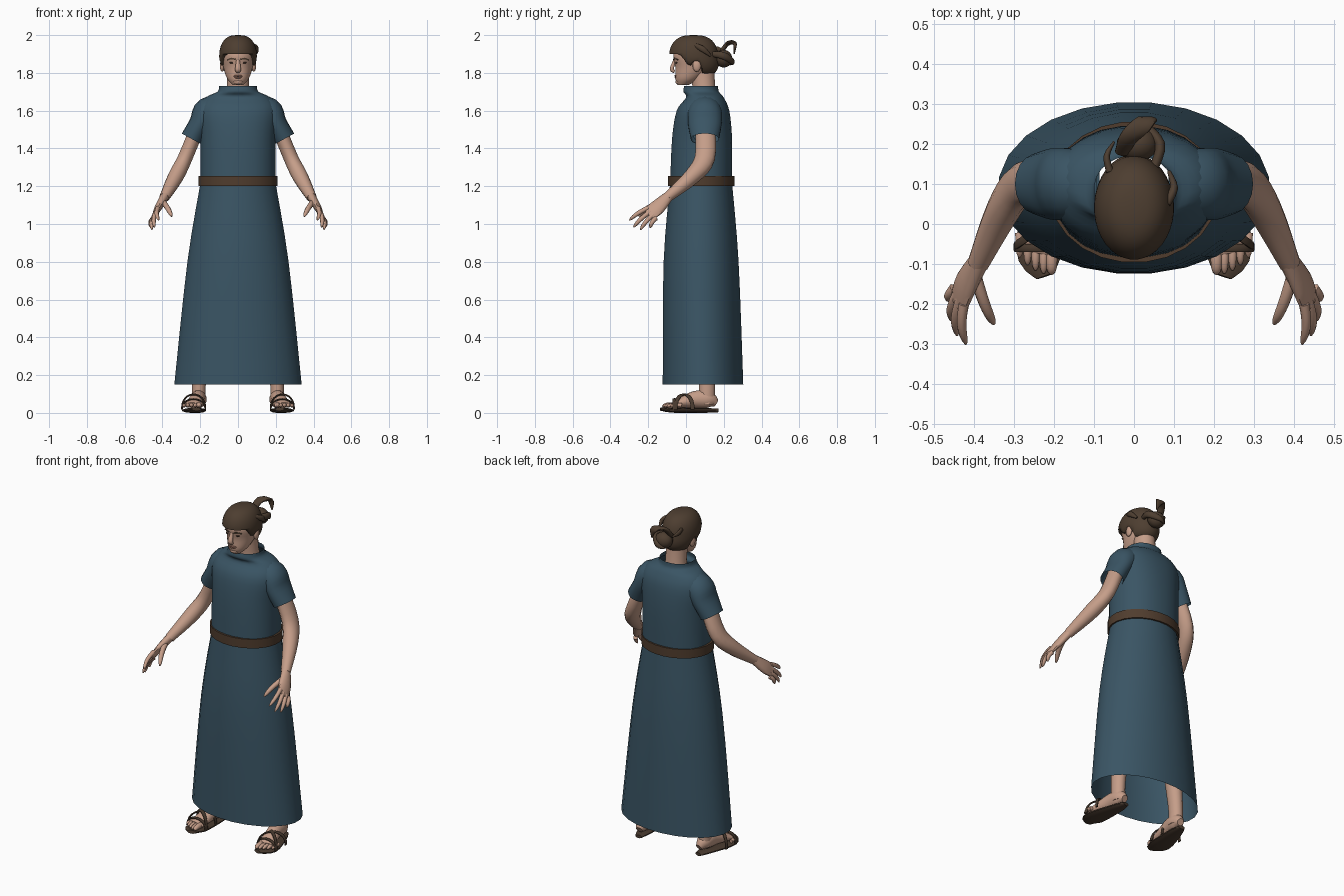
import bpy, bmesh
from math import sin, cos, pi, radians, copysign
from mathutils import Vector

if "Cube" in bpy.data.objects:
    bpy.data.objects.remove(bpy.data.objects["Cube"])

made = []
ALONG_X, ALONG_Y, ALONG_Z = Vector((1, 0, 0)), Vector((0, 1, 0)), Vector((0, 0, 1))


def material(name, *rgb):
    mat = bpy.data.materials.new(name)
    mat.use_nodes = True
    mat.diffuse_color = (*rgb, 1)
    shader = next(node for node in mat.node_tree.nodes if node.type == 'BSDF_PRINCIPLED')
    shader.inputs["Base Color"].default_value = (*rgb, 1)
    return mat


CLOTH = material("blue cloth", .042, .09, .128)
SKIN = material("skin", .56, .34, .25)
LIP = material("lip", .36, .18, .13)
HAIR = material("brown hair", .075, .048, .03)
BELT = material("belt leather", .08, .046, .027)
SANDAL = material("sandal leather", .065, .042, .028)
EYE = material("dark eye", .06, .035, .025)


def add_object(name, bm, mat):
    bmesh.ops.recalc_face_normals(bm, faces=bm.faces)
    mesh = bpy.data.meshes.new(name)
    bm.to_mesh(mesh)
    bm.free()
    mesh.materials.append(mat)
    ob = bpy.data.objects.new(name, mesh)
    bpy.context.collection.objects.link(ob)
    made.append(ob)
    return ob


def flowing(points, steps=4):
    """Pass a smooth curve through a few control rows of any length."""
    points = [Vector(p) for p in points]
    padded = [points[0], *points, points[-1]]
    curve = []
    for before, start, end, after in zip(padded, padded[1:], padded[2:], padded[3:]):
        leave, arrive = (end - before) / 2, (after - start) / 2
        for step in range(steps):
            t = step / steps
            rise = t * t * (3 - 2 * t)
            curve.append(start.lerp(end, rise) + leave * t * (1 - t) ** 2
                         - arrive * t * t * (1 - t))
    return curve + [points[-1]]


def bridge(name, rings, mat, caps=True, loop=False):
    """Join rings of points into one skin."""
    bm = bmesh.new()
    rows = [[bm.verts.new(point) for point in ring] for ring in rings]
    pairs = list(zip(rows, rows[1:]))
    if loop:
        pairs.append((rows[-1], rows[0]))
    for low, high in pairs:
        for i in range(len(low)):
            bm.faces.new((low[i - 1], low[i], high[i], high[i - 1]))
    if caps and not loop:
        bm.faces.new(rows[0])
        bm.faces.new(rows[-1])
    return add_object(name, bm, mat)


def oval(sides, power=1):
    for i in range(sides):
        angle = 2 * pi * (i + .5) / sides
        c, s = cos(angle), sin(angle)
        yield copysign(abs(c) ** power, c), copysign(abs(s) ** power, s)


def loft(name, rows, mat, sides=24, power=1, **ends):
    """Level oval rings, each given as (z, centre y, half width, half depth)."""
    rings = [[(c * wide, middle + s * deep, z) for c, s in oval(sides, power)]
             for z, middle, wide, deep in rows]
    return bridge(name, rings, mat, **ends)


def tube(name, path, mat, side=ALONG_Y, mirror=1, sides=12, caps=True):
    """Oval sections along a path of (x, y, z, radius along side, other radius)."""
    points = [Vector((x * mirror, y, z)) for x, y, z, *radii in path]
    side = Vector((side.x * mirror, side.y, side.z))
    rings = []
    for i, point in enumerate(points):
        ahead = (points[min(i + 1, len(points) - 1)] - points[max(i - 1, 0)]).normalized()
        across = (side - ahead * side.dot(ahead)).normalized()
        other = ahead.cross(across)
        wide, thick = path[i][3:]
        rings.append([point + across * c * wide + other * s * thick for c, s in oval(sides)])
    return bridge(name, rings, mat, caps)


def digit(name, base, tip, radius, bow, side, mirror):
    """A bowed finger or toe with a rounded tip."""
    base, tip, path = Vector(base), Vector(tip), []
    for i in range(9):
        t = i / 8
        size = radius * max(.3, (1 - t ** 6) ** .5) * (1 - t / 5)
        path.append((*(base.lerp(tip, t) + Vector(bow) * sin(pi * t)), size, size))
    tube(name, path, SKIN, side, mirror, sides=8)


def blob(name, centre, size, mat):
    bm = bmesh.new()
    bmesh.ops.create_uvsphere(bm, u_segments=14, v_segments=9, radius=1)
    bmesh.ops.scale(bm, vec=size, verts=bm.verts)
    bmesh.ops.translate(bm, vec=centre, verts=bm.verts)
    return add_object(name, bm, mat)


# Robe: open skirt and bodice with a standing collar
skirt = [(.15, .09, .34, .215), (.8, .08, .27, .2), (1.22, .08, .2, .165)]
bodice = [(1.21, .08, .2, .165), (1.45, .085, .2, .16), (1.6, .09, .21, .14),
          (1.67, .1, .17, .1), (1.7, .08, .11, .095), (1.73, .08, .1, .09)]
loft("skirt", flowing(skirt), CLOTH, caps=False)
loft("bodice", flowing(bodice), CLOTH, power=.9, caps=False)

# Belt: closed band standing off the waist
band = [(z, .08, .2 + gap, .165 + gap) for z, gap in
        ((1.2, .012), (1.255, .012), (1.255, 0), (1.2, 0))]
loft("belt", band, BELT, loop=True)

# Limbs, modelled once and mirrored
sleeve = [(.09, .1, 1.6, .08, .08), (.16, .1, 1.59, .09, .08),
          (.2, .1, 1.53, .09, .06), (.245, .1, 1.45, .075, .06)]
arm = [(.21, .1, 1.52, .055, .04), (.28, .1, 1.35, .055, .04),
       (.33, .03, 1.25, .043, .042), (.39, -.1, 1.14, .027, .027)]
palm = [(.38, -.08, 1.16, .024, .024), (.42, -.15, 1.09, .042, .02),
        (.44, -.2, 1.05, .04, .01)]
leg = [(.205, .11, .05, .045, .038), (.205, .11, .18, .045, .038), (.17, .1, .6, .065, .06)]
foot = [(.2, .16, .05, .02, .02), (.205, .12, .07, .04, .045),
        (.215, .04, .07, .04, .045), (.235, -.07, .04, .052, .015)]
sole = [(.2, .17, .013, .02, .01), (.21, .1, .013, .042, .013),
        (.235, -.06, .013, .063, .013), (.22, -.13, .02, .025, .01)]
across_hand = Vector((.3, .6, -.5))
knuckles = Vector((.425, -.2, 1.085)), Vector((.45, -.16, 1.03))
fingertips = Vector((.42, -.3, 1.02)), Vector((.46, -.19, .98))
tip_fan = Vector((.01, -.017, -.028))

for mirror, tag in ((1, "left"), (-1, "right")):
    tube(f"{tag}_sleeve", flowing(sleeve), CLOTH, mirror=mirror, sides=18, caps=False)
    tube(f"{tag}_arm", flowing(arm), SKIN, mirror=mirror)
    tube(f"{tag}_palm", flowing(palm), SKIN, across_hand, mirror)
    for i, label in enumerate(("index", "middle", "ring", "little")):
        t = i / 3
        digit(f"{tag}_{label}_finger", knuckles[0].lerp(knuckles[1], t),
              fingertips[0].lerp(fingertips[1], t) + tip_fan * sin(pi * t),
              .013, (.008, -.004, .004), across_hand, mirror)
    digit(f"{tag}_thumb", (.395, -.135, 1.115), (.35, -.25, 1.04), .016,
          (0, -.01, .006), across_hand, mirror)

    # Legs, feet and toes
    tube(f"{tag}_leg", flowing(leg), SKIN, mirror=mirror)
    tube(f"{tag}_foot", flowing(foot), SKIN, ALONG_X, mirror)
    for i in range(5):
        x, y = .206 + .02 * i, -.126 + .0027 * i * i
        digit(f"{tag}_toe_{i + 1}", (x, y + .06, .04), (x, y, .034),
              .012 if i else .017, (0, 0, .004), ALONG_X, mirror)

    # Sandals: flat sole with two crossing straps and a toe strap
    tube(f"{tag}_sandal_sole", flowing(sole), SANDAL, ALONG_X, mirror)
    for label, slant, middle, height in (("outer", -.045, -.01, .08),
                                         ("inner", .045, -.01, .08),
                                         ("toe", 0, -.06, .055)):
        strap = []
        for i in range(13):
            angle = pi * i / 12
            u = cos(angle)
            strap.append((.235 - .062 * u, middle - slant * u,
                          .018 + height * sin(angle) ** .8, .011, .005))
        tube(f"{tag}_{label}_sandal_strap", strap, SANDAL, mirror=mirror, sides=8)

# Neck, head and face
head = [(1.737, -.015, .03, .03), (1.77, .01, .058, .067), (1.83, .04, .078, .097),
        (1.9, .045, .087, .112), (1.97, .045, .05, .07)]
nose = [(0, -.058, 1.87, .008, .008), (0, -.075, 1.82, .016, .011), (0, -.06, 1.806, .012, .008)]
eyebrow = [(.014, -.066, 1.871, .004, .003), (.034, -.06, 1.876, .005, .003),
           (.056, -.043, 1.869, .003, .003)]
loft("neck", [(1.66, .1, .07, .065), (1.72, .095, .058, .06), (1.82, .085, .058, .065)], SKIN)
loft("head", flowing(head), SKIN)
tube("nose", flowing(nose), SKIN, ALONG_X)
blob("chin", (0, -.04, 1.752), (.026, .016, .014), SKIN)
blob("upper_lip", (0, -.054, 1.784), (.026, .008, .005), LIP)
blob("lower_lip", (0, -.052, 1.775), (.022, .008, .005), LIP)
for mirror, tag in ((1, "left"), (-1, "right")):
    blob(f"{tag}_ear", (mirror * .084, .057, 1.838), (.012, .022, .032), SKIN)
    blob(f"{tag}_eye", (mirror * .032, -.05, 1.854), (.014, .007, .005), EYE)
    tube(f"{tag}_eyebrow", flowing(eyebrow), HAIR, ALONG_Z, mirror, sides=6)


# Hair cap: rim lifted over the face and ears
def eased(value, start, end):
    t = min(max((value - start) / (end - start), 0), 1)
    return t * t * (3 - 2 * t)


def hairline(y):
    sideburn = .06 * eased(y, -.04, .02)
    over_ear = .025 * eased(y, .025, .045)
    nape = .09 * eased(y, .06, .1)
    return 1.9 - sideburn + over_ear - nape


dome = []
for i in range(17):
    angle = radians(-72 + 10 * i)
    spread = cos(angle) ** .7
    dome.append((1.89 + .11 * sin(angle), .04 + .03 * max(0, -sin(angle)),
                 .1 * spread, .13 * spread))
hair = loft("hair", dome, HAIR, sides=36)
for vertex in hair.data.vertices:
    vertex.co.z = max(vertex.co.z, hairline(vertex.co.y))

# Bun with a curled tuft and loose strands
curl = [(-.03, .18, 1.9, .018, .012), (-.01, .22, 1.955, .024, .012),
        (.035, .258, 1.955, .022, .01), (.05, .255, 1.9, .004, .003)]
wrap = [(.05, .14, 1.9, .015, .012), (.065, .2, 1.89, .02, .013),
        (.02, .245, 1.86, .016, .012), (-.02, .235, 1.845, .005, .005)]
loose = [(-.06, .13, 1.93, .012, .01), (-.068, .17, 1.925, .014, .008),
         (-.05, .205, 1.91, .004, .003)]
fringe = [(.08, .05, 1.945, .012, .012), (.1, .09, 1.925, .016, .01),
          (.088, .13, 1.89, .006, .005)]
blob("hair_bun", (.008, .2, 1.875), (.052, .045, .047), HAIR)
tube("bun_curl", flowing(curl), HAIR, ALONG_X)
tube("bun_wrap", flowing(wrap), HAIR, ALONG_Z)
tube("loose_strand", flowing(loose), HAIR, ALONG_Z)
tube("side_strand", flowing(fringe), HAIR, ALONG_Z)

# Smooth shading with crisp rims
for ob in bpy.context.selected_objects:
    ob.select_set(False)
for ob in made:
    ob.select_set(True)
bpy.context.view_layer.objects.active = made[0]
bpy.ops.object.shade_smooth_by_angle(angle=radians(50))
